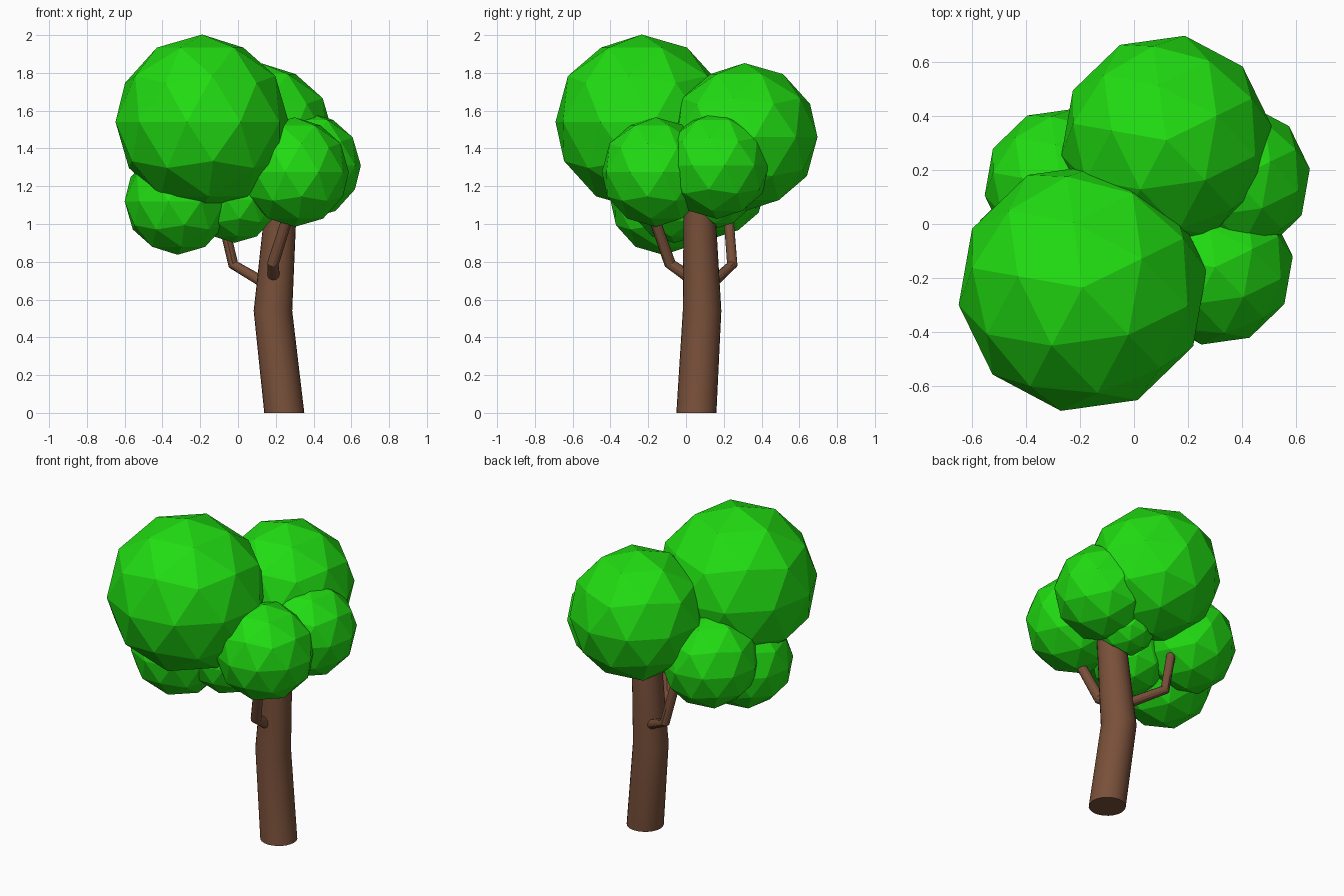
import bpy, bmesh, math
from mathutils import Vector

if "Cube" in bpy.data.objects:
    bpy.data.objects.remove(bpy.data.objects["Cube"])


def material(name, rgb):
    m = bpy.data.materials.new(name)
    m.diffuse_color = (*rgb, 1)
    m.use_nodes = True
    m.node_tree.nodes["Principled BSDF"].inputs["Base Color"].default_value = m.diffuse_color
    return m


BARK = material("bark", (0.19, 0.08, 0.042))
LEAF = material("leaf", (0.015, 0.72, 0.006))


def tube(name, path, sides):
    """Tapered tube through (x, y, z, radius) points, with flat end caps."""
    pts = [Vector(p[:3]) for p in path]
    bm = bmesh.new()
    rings = []
    for i, p in enumerate(path):
        axis = (pts[min(i + 1, len(pts) - 1)] - pts[max(i - 1, 0)]).normalized()
        if name == "trunk":
            axis = Vector((0, 0, 1))      # trunk rings stay level
        u = axis.cross(Vector((0, 1, 0))).normalized()
        v = axis.cross(u)
        rings.append([bm.verts.new(pts[i] + p[3] * (u * math.cos(a) + v * math.sin(a)))
                      for a in (2 * math.pi * k / sides for k in range(sides))])
    for lo, hi in zip(rings, rings[1:]):
        for k in range(sides):
            n = (k + 1) % sides
            bm.faces.new((lo[k], lo[n], hi[n], hi[k]))
    bm.faces.new(rings[0])
    bm.faces.new(rings[-1])
    bmesh.ops.recalc_face_normals(bm, faces=bm.faces)
    me = bpy.data.meshes.new(name)
    bm.to_mesh(me)
    bm.free()
    me.materials.append(BARK)
    ob = bpy.data.objects.new(name, me)
    bpy.context.collection.objects.link(ob)
    bpy.ops.object.select_all(action='DESELECT')
    ob.select_set(True)
    bpy.context.view_layer.objects.active = ob
    bpy.ops.object.shade_smooth_by_angle(angle=math.radians(25))


# Bent trunk and two elbowed branches
tube("trunk", [(0.245, 0.055, 0, 0.106), (0.185, 0.085, 0.54, 0.102),
               (0.235, 0.068, 1.2, 0.08)], 24)
tube("back_branch", [(0.17, 0.12, 0.67, 0.03), (-0.025, 0.245, 0.785, 0.028),
                     (-0.1, 0.22, 1.1, 0.026)], 12)
tube("front_branch", [(0.19, 0.06, 0.69, 0.034), (0.185, -0.085, 0.79, 0.031),
                      (0.29, -0.2, 1.12, 0.028)], 12)

# Faceted foliage clumps: centre and radius
CLUMPS = {
    "crown_top": (-0.19, -0.235, 1.54, 0.463),
    "crown_back": (0.12, 0.31, 1.46, 0.392),
    "crown_right": (0.37, 0.165, 1.31, 0.283),
    "crown_front_right": (0.3, -0.16, 1.275, 0.29),
    "crown_back_left": (-0.27, 0.145, 1.21, 0.285),
    "crown_front_left": (-0.32, -0.12, 1.12, 0.283),
    "crown_middle": (-0.02, -0.06, 1.13, 0.23),
    "crown_inner": (0.2, 0.17, 1.15, 0.17),
}
for name, (x, y, z, r) in CLUMPS.items():
    bpy.ops.mesh.primitive_ico_sphere_add(subdivisions=2, radius=r, location=(x, y, z),
                                          rotation=(0, 0, math.radians(26)))
    ob = bpy.context.object
    ob.name = name
    ob.data.materials.append(LEAF)
